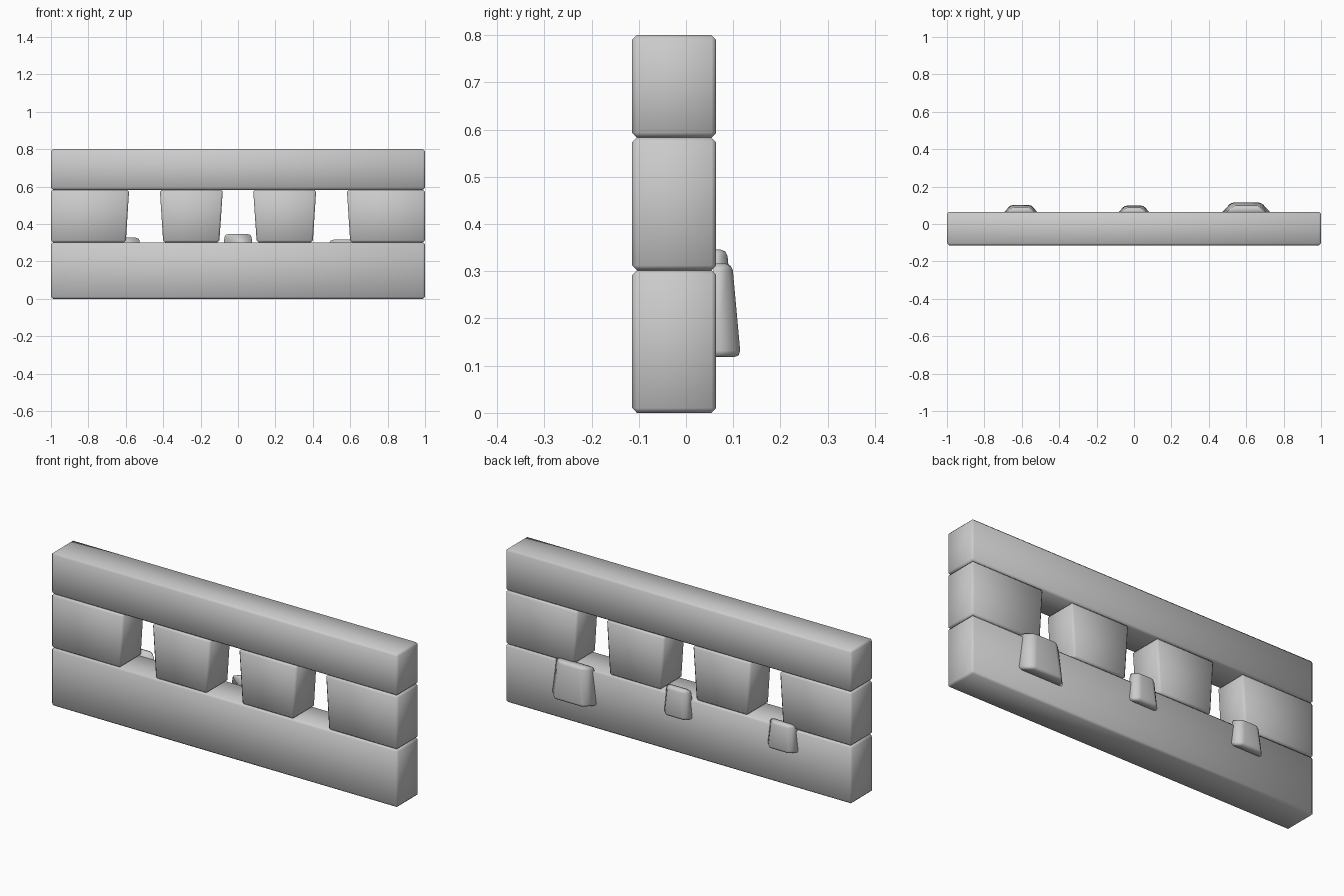
import bpy, bmesh

if "Cube" in bpy.data.objects:
    bpy.data.objects.remove(bpy.data.objects["Cube"])

BACK, FRONT = 0.064, -0.114   # wall faces in y


def loft(name, bottom, top, z0, z1, bevel, segments, keep_y=None):
    """Solid between two outlines; edges lying on y = keep_y stay unbevelled."""
    bm = bmesh.new()
    lo = [bm.verts.new((x, y, z0)) for x, y in bottom]
    hi = [bm.verts.new((x, y, z1)) for x, y in top]
    bm.faces.new(lo[::-1])
    bm.faces.new(hi)
    n = len(lo)
    for i in range(n):
        j = (i + 1) % n
        bm.faces.new((lo[i], lo[j], hi[j], hi[i]))
    bmesh.ops.recalc_face_normals(bm, faces=bm.faces)
    edges = [e for e in bm.edges
             if keep_y is None or any(abs(v.co.y - keep_y) > 1e-4 for v in e.verts)]
    bmesh.ops.bevel(bm, geom=edges, offset=bevel, segments=segments,
                    profile=0.5, affect='EDGES', clamp_overlap=True)
    for f in bm.faces:
        f.smooth = True
    mesh = bpy.data.meshes.new(name)
    bm.to_mesh(mesh)
    bm.free()
    obj = bpy.data.objects.new(name, mesh)
    bpy.context.collection.objects.link(obj)
    return obj


def rect(x0, x1):
    return [(x0, FRONT), (x1, FRONT), (x1, BACK), (x0, BACK)]


def wall_block(name, bottom, top, z0, z1):
    return loft(name, rect(*bottom), rect(*top), z0, z1, 0.01, 1)


# Long rails below and above the openings
wall_block("lower_wall", (-1, 1), (-1, 1), 0, 0.302)
wall_block("upper_wall", (-1, 1), (-1, 1), 0.583, 0.8)

# Tapered blocks between the openings, mirrored left and right
for side, s in (("left", -1), ("right", 1)):
    for part, bottom, top in (("inner_block", (0.10, 0.40), (0.081, 0.418)),
                              ("outer_block", (0.60, 1.0), (0.582, 1.0))):
        b = sorted(s * x for x in bottom)
        t = sorted(s * x for x in top)
        wall_block(f"{part}_{side}", b, t, 0.302, 0.583)


def foothold(name, x, half, z0, z1, depth_low, depth_high):
    """Tapered stone stuck on the back of the wall."""
    root = BACK - 0.006

    def outline(w, flat, d):
        return [(x - w, root), (x + w, root),
                (x + flat, BACK + d), (x - flat, BACK + d)]
    loft(name, outline(half * 1.05, half * 0.64, depth_low),
         outline(half * 0.85, half * 0.5, depth_high),
         z0, z1, 0.014, 2, keep_y=root)


# Stones on the back face
foothold("foothold_large", 0.60, 0.128, 0.118, 0.316, 0.052, 0.034)
foothold("foothold_middle", 0.0, 0.083, 0.195, 0.346, 0.035, 0.023)
foothold("foothold_small", -0.605, 0.090, 0.185, 0.327, 0.038, 0.026)
